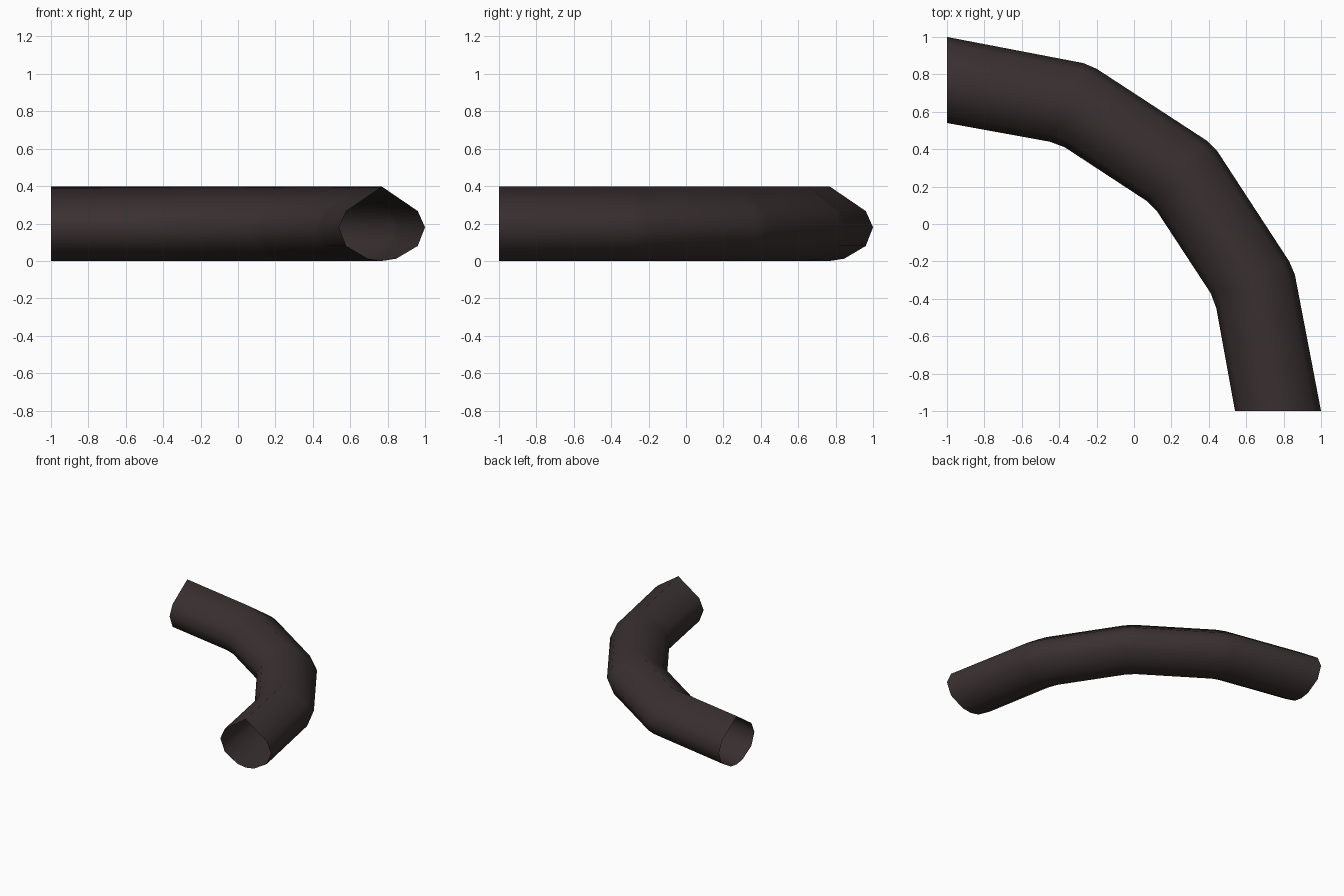
import bpy, bmesh, math

if "Cube" in bpy.data.objects:
    bpy.data.objects.remove(bpy.data.objects["Cube"])

# Dark brown-grey pipe colour
mat = bpy.data.materials.new("dark brown grey")
mat.diffuse_color = (0.042, 0.030, 0.030, 1)
mat.use_nodes = True
mat.node_tree.nodes["Principled BSDF"].inputs["Base Color"].default_value = mat.diffuse_color

# Cross-section: (position from inner wall -1 to outer wall +1, height)
half = [(0.33, 0.012), (0.83, 0.08), (1.0, 0.18), (0.83, 0.267)]
section = [(0, 0)] + half + [(0, 0.397)] + [(-u, z) for u, z in reversed(half)]

# Rings along the bend: inner and outer wall points seen from above;
# the second half of the bend mirrors the first across the line x = y
first = [((0.54, -1.0), (1.0, -1.0)),
         ((0.44, -0.45), (0.86, -0.27)),
         ((0.41, -0.37), (0.83, -0.20)),
         ((0.125, 0.065), (0.445, 0.39))]
rings = first + [(i[::-1], o[::-1]) for i, o in reversed(first)]

# Open-ended bent pipe
bm = bmesh.new()
loops = []
for inner, outer in rings:
    loop = []
    for u, z in section:
        t = (u + 1) / 2
        x = inner[0] + (outer[0] - inner[0]) * t
        y = inner[1] + (outer[1] - inner[1]) * t
        loop.append(bm.verts.new((x, y, z)))
    loops.append(loop)
n = len(section)
for a, b in zip(loops, loops[1:]):
    for k in range(n):
        m = (k + 1) % n
        bm.faces.new((a[k], a[m], b[m], b[k]))
bm.normal_update()
# Make the walls face outwards: the lowest faces must point down
low = min(bm.faces, key=lambda f: f.calc_center_median().z)
if low.normal.z > 0:
    bmesh.ops.reverse_faces(bm, faces=bm.faces[:])

mesh = bpy.data.meshes.new("bent_pipe")
bm.to_mesh(mesh)
bm.free()
mesh.materials.append(mat)
pipe = bpy.data.objects.new("bent_pipe", mesh)
bpy.context.collection.objects.link(pipe)

bpy.context.view_layer.objects.active = pipe
pipe.select_set(True)
bpy.ops.object.shade_smooth_by_angle(angle=math.radians(80))
